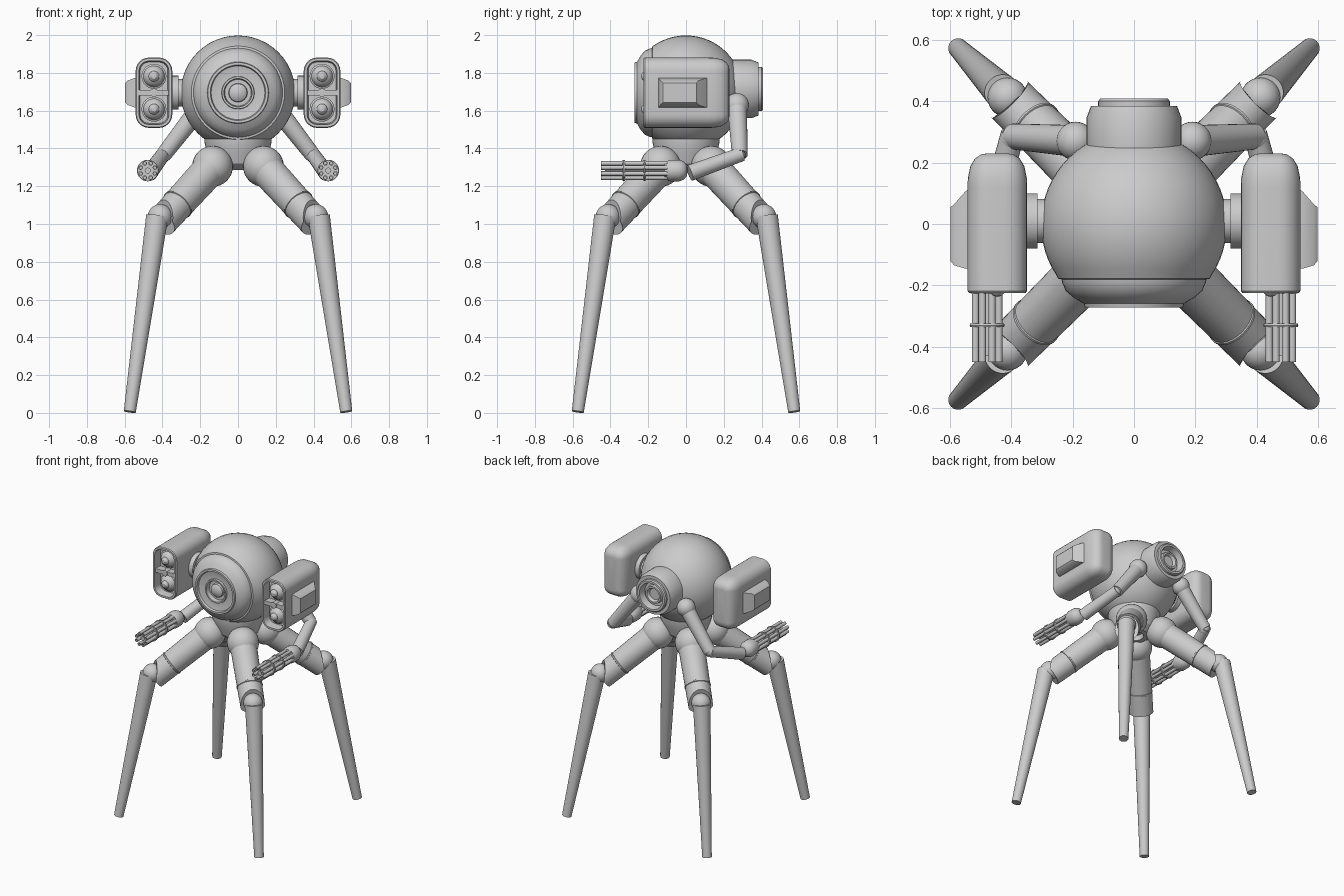
import bpy, bmesh
from math import sin, cos, pi, radians, sqrt
from mathutils import Vector

if "Cube" in bpy.data.objects:
    bpy.data.objects.remove(bpy.data.objects["Cube"])


def loft(name, rings, mirror=""):
    """Skin a list of equal-length rings, cap both ends, optionally mirror on x / y."""
    bm = bmesh.new()
    rows = [[bm.verts.new(p) for p in ring] for ring in rings]
    n = len(rows[0])
    for a, b in zip(rows, rows[1:]):
        for i in range(n):
            bm.faces.new((a[i], a[(i + 1) % n], b[(i + 1) % n], b[i]))
    for ring, row in ((rings[0], rows[0]), (rings[-1], rows[-1])):
        if (Vector(ring[0]) - Vector(ring[n // 2])).length > 1e-4:
            bm.faces.new(row)
    bmesh.ops.remove_doubles(bm, verts=bm.verts, dist=1e-5)
    bmesh.ops.recalc_face_normals(bm, faces=bm.faces)
    me = bpy.data.meshes.new(name)
    bm.to_mesh(me)
    bm.free()
    ob = bpy.data.objects.new(name, me)
    bpy.context.collection.objects.link(ob)
    bpy.ops.object.select_all(action='DESELECT')
    ob.select_set(True)
    bpy.context.view_layer.objects.active = ob
    bpy.ops.object.shade_smooth_by_angle(angle=radians(32))
    if mirror:
        m = ob.modifiers.new("mirror", 'MIRROR')
        m.use_axis = ("x" in mirror, "y" in mirror, False)
    return ob


def lathe(name, profile, origin, axis, seg=32, mirror="", cut=0):
    """Revolve (radius, distance) points around an axis; cut slants the upper side of the end."""
    q = Vector(axis).to_track_quat('Z', 'Y')
    rings = []
    for k, (r, t) in enumerate(profile):
        c = cut if k == len(profile) - 1 else 0
        rings.append([Vector(origin) + q @ Vector((
            r * cos(2 * pi * i / seg), r * sin(2 * pi * i / seg),
            t - c * max(0, sin(2 * pi * i / seg)))) for i in range(seg)])
    return loft(name, rings, mirror)


def rod(name, a, b, r1, r2, seg=24, mirror="x", cut=0):
    d = Vector(b) - Vector(a)
    return lathe(name, [(r1, 0), (r2, d.length)], a, d, seg, mirror, cut)


def ball(name, c, r, mirror="x"):
    prof = [(r * sin(pi * i / 16), -r * cos(pi * i / 16)) for i in range(17)]
    return lathe(name, prof, c, (0, 0, 1), 28, mirror)


def round_rect(cx, cz, w, h, rad, y):
    pts = []
    for k, (sx, sz) in enumerate(((1, 1), (-1, 1), (-1, -1), (1, -1))):
        for i in range(7):
            a = pi / 2 * (k + i / 6)
            pts.append((cx + sx * (w - rad) + rad * cos(a), y, cz + sz * (h - rad) + rad * sin(a)))
    return pts


# Spherical body with stepped front eye
R, Z = 0.303, 1.695
arc = [(R * sin(pi * i / 32), -R * cos(pi * i / 32)) for i in range(23)]
arc += [(0.247, 0.178), (0.236, 0.18), (0.234, 0.19), (0.222, 0.218), (0.195, 0.241),
        (0.163, 0.259), (0.16, 0.272), (0.147, 0.272), (0.142, 0.256), (0.115, 0.25),
        (0.087, 0.25), (0.085, 0.264), (0.075, 0.264), (0.07, 0.235), (0.05, 0.235),
        (0.047, 0.25), (0.03, 0.262), (0, 0.267)]
lathe("body", arc, (0, 0, Z), (0, -1, 0), 48)

# Rear thruster
lathe("rear_thruster", [(0.14, 0.15), (0.155, 0.2), (0.155, 0.345), (0.14, 0.385), (0.117, 0.385),
                        (0.117, 0.4), (0.11, 0.408), (0.095, 0.408), (0.085, 0.36), (0.065, 0.36),
                        (0.062, 0.385), (0.05, 0.385), (0.04, 0.365), (0, 0.365)],
      (0, 0, 1.715), (0, 1, 0), 40)

# Hub under the body
lathe("leg_hub", [(0, 1.32), (0.06, 1.32), (0.065, 1.285), (0.1, 1.285), (0.145, 1.32),
                  (0.165, 1.38), (0.178, 1.435), (0.178, 1.47)], (0, 0, 0), (0, 0, 1), 40)

# Four legs
hip, knee = Vector((0.135, 0.135, 1.305)), Vector((0.405, 0.405, 1.01))
ball("hip_joint", hip, 0.108, "xy")
rod("upper_leg", hip, knee, 0.09, 0.083, 28, "xy", cut=0.085)
lathe("upper_leg_band", [(0.08, 0.32), (0.0885, 0.325), (0.0885, 0.333), (0.08, 0.338)],
      hip, knee - hip, 28, "xy")
ball("knee_joint", (0.412, 0.412, 1.04), 0.065, "xy")
rod("lower_leg", (0.428, 0.428, 1.04), (0.573, 0.573, 0.006), 0.059, 0.032, 28, "xy")

# Missile pods: rounded shell with recessed front
px = 0.445
shell = [(0.065, 0.23), (0.045, 0.227), (0.024, 0.213), (0.009, 0.188), (0.001, 0.15),
         (0, 0.12), (0, -0.218), (0.005, -0.225), (0.018, -0.225), (0.024, -0.165)]
loft("pod_shell", [round_rect(px, Z, 0.097 - i, 0.186 - i, max(0.07 - i, 0.02), y)
                   for i, y in shell], "x")
loft("pod_divider", [round_rect(px, Z, 0.08, 0.014, 0.004, y) for y in (-0.16, -0.218)], "x")
lathe("pod_centre_bolt", [(0.022, 0.16), (0.022, 0.222), (0, 0.224)], (px, 0, Z), (0, -1, 0), 16, "x")
for label, z in (("upper", 1.782), ("lower", 1.608)):
    lathe(label + "_missile", [(0.066, 0.16), (0.066, 0.175), (0.056, 0.18), (0.052, 0.19),
                               (0.04, 0.205), (0.028, 0.212), (0.026, 0.222), (0.014, 0.234), (0, 0.237)],
          (px, 0, z), (0, -1, 0), 24, "x")


def side_rect(x, y0, y1, h):
    return [(x, y0, Z + h), (x, y1, Z + h), (x, y1, Z - h), (x, y0, Z - h)]


# Outer pod box and inner pod mount
loft("pod_side_box", [side_rect(0.53, -0.147, 0.12, 0.078), side_rect(0.55, -0.145, 0.105, 0.077),
                      side_rect(0.585, -0.135, 0.065, 0.064), side_rect(0.597, -0.122, 0.055, 0.052)], "x")
lathe("pod_mount", [(0.072, 0.26), (0.072, 0.315), (0.09, 0.315), (0.09, 0.36)],
      (0, 0.01, Z), (1, 0, 0), 32, "x")

# Gun arms
shoulder, elbow = (0.19, 0.27, 1.63), (0.395, 0.285, 1.365)
gx, gz = 0.478, 1.283
ball("shoulder_joint", shoulder, 0.063)
rod("upper_arm", shoulder, elbow, 0.052, 0.042)
ball("elbow_joint", (0.397, 0.275, 1.365), 0.04)
rod("forearm", (0.395, 0.295, 1.37), (0.468, 0.02, 1.27), 0.038, 0.043)
lathe("gun_base", [(0, -0.01), (0.03, -0.004), (0.048, 0.012), (0.057, 0.035), (0.057, 0.085),
                   (0.05, 0.1), (0.044, 0.1), (0.044, 0.115), (0, 0.115)], (gx, 0, gz), (0, -1, 0), 28, "x")

# Rotary barrels and the clamp rings around them
for i in range(8):
    a = 2 * pi * (i + 0.5) / 8
    x, z = gx + 0.041 * cos(a), gz + 0.041 * sin(a)
    lathe("gun_barrel", [(0.012, 0.09), (0.012, 0.45), (0.007, 0.45), (0.007, 0.43), (0, 0.43)],
          (x, 0, z), (0, -1, 0), 12, "x")
rod("gun_core", (gx, -0.1, gz), (gx, -0.43, gz), 0.016, 0.016, 12)
for y in (0.22, 0.33):
    lathe("barrel_clamp", [(0, y - 0.006), (0.055, y - 0.006), (0.057, y), (0.055, y + 0.006), (0, y + 0.006)],
          (gx, 0, gz), (0, -1, 0), 28, "x")
